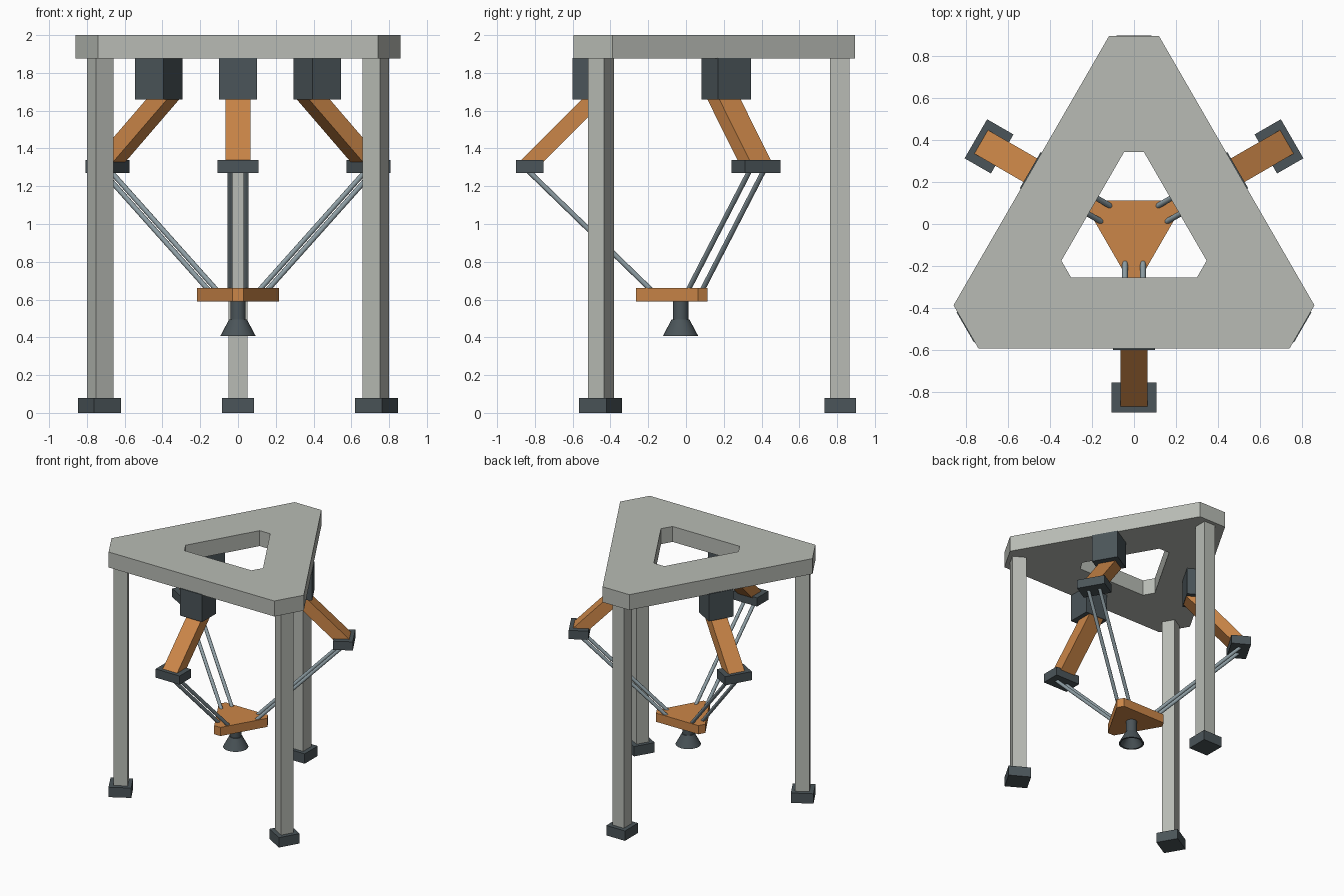
import bpy, bmesh
from math import radians, sqrt, pi
from mathutils import Matrix, Vector

if "Cube" in bpy.data.objects:
    bpy.data.objects.remove(bpy.data.objects["Cube"])

CENTRE = Matrix.Translation((0, -0.029, 0))   # axis of the three-fold symmetry
ARM_ANGLES = {"front": -90, "left": 30, "right": 150}
POST_ANGLES = {"back": 90, "front_left": -30, "front_right": 210}


def material(name, rgb):
    m = bpy.data.materials.new(name)
    m.use_nodes = True
    m.diffuse_color = (*rgb, 1)
    m.node_tree.nodes["Principled BSDF"].inputs["Base Color"].default_value = (*rgb, 1)
    return m


GREY = material("frame grey", (0.48, 0.50, 0.46))
ORANGE = material("arm orange", (0.60, 0.24, 0.065))
DARK = material("dark slate", (0.07, 0.09, 0.10))
STEEL = material("rod steel", (0.27, 0.34, 0.37))


def finish(name, bm, mat, matrix, smooth=False):
    bm.transform(CENTRE @ matrix)
    bmesh.ops.recalc_face_normals(bm, faces=bm.faces)
    mesh = bpy.data.meshes.new(name)
    bm.to_mesh(mesh)
    bm.free()
    mesh.materials.append(mat)
    ob = bpy.data.objects.new(name, mesh)
    bpy.context.collection.objects.link(ob)
    if smooth:
        bpy.ops.object.select_all(action='DESELECT')
        ob.select_set(True)
        bpy.context.view_layer.objects.active = ob
        bpy.ops.object.shade_smooth_by_angle(angle=radians(35))
    return ob


def spin(angle):
    return Matrix.Rotation(radians(angle), 4, 'Z')


def box(name, size, centre, mat, matrix):
    bm = bmesh.new()
    bmesh.ops.create_cube(bm, size=1)
    bm.transform(Matrix.Translation(centre) @ Matrix.Diagonal((*size, 1)))
    return finish(name, bm, mat, matrix)


def between(a, b):
    """Matrix placing a z-aligned part midway between a and b."""
    a, b = Vector(a), Vector(b)
    d = b - a
    # keep local y tangential, so bars stay square to the arm's plane
    z = d.normalized()
    y = Vector((0, 1, 0))
    x = y.cross(z)
    rot = Matrix((x, y, z)).transposed().to_4x4()
    return Matrix.Translation((a + b) / 2) @ rot, d.length


def clipped_triangle(edge, tip, first):
    """Corners of a triangle with cut tips; tips start at angle `first`."""
    half = (2 * edge - tip) / sqrt(3)
    return [spin(first + 120 * k) @ Vector((tip, s * half, 0))
            for k in range(3) for s in (-1, 1)]


def prism(name, outer, z0, z1, mat, inner=None):
    bm = bmesh.new()

    def ring(points, z):
        return [bm.verts.new((p.x, p.y, z)) for p in points]

    def bridge(a, b):
        for i in range(len(a)):
            j = (i + 1) % len(a)
            bm.faces.new((a[i], a[j], b[j], b[i]))

    low, high = ring(outer, z0), ring(outer, z1)
    bridge(low, high)
    if inner:
        low_in, high_in = ring(inner, z0), ring(inner, z1)
        bridge(high, high_in)
        bridge(high_in, low_in)
        bridge(low_in, low)
    else:
        bm.faces.new(low)
        bm.faces.new(high)
    return finish(name, bm, mat, Matrix())


def lathe(name, profile, mat):
    bm = bmesh.new()
    verts = [bm.verts.new((r, 0, z)) for r, z in profile]
    edges = [bm.edges.new(pair) for pair in zip(verts, verts[1:])]
    bmesh.ops.spin(bm, geom=verts + edges, cent=(0, 0, 0), axis=(0, 0, 1),
                   angle=2 * pi, steps=24)
    bmesh.ops.remove_doubles(bm, verts=bm.verts, dist=0.0005)
    return finish(name, bm, mat, Matrix(), smooth=True)


# Top frame with a triangular opening
prism("top_frame", clipped_triangle(0.566, 0.925, 90), 1.875, 2.0, GREY,
      clipped_triangle(0.227, 0.373, 90))

# Posts and feet
for side, angle in POST_ANGLES.items():
    box(side + "_post", (0.105, 0.10, 1.82), (0.843, 0, 0.97), GREY, spin(angle))
    box(side + "_foot", (0.167, 0.167, 0.08), (0.8455, 0, 0.04), DARK, spin(angle))

# Motors, upper arms, elbows and paired rods
for side, angle in ARM_ANGLES.items():
    turn = spin(angle)
    box(side + "_motor", (0.175, 0.20, 0.22), (0.484, 0, 1.77), DARK, turn)
    place, length = between((0.43, 0, 1.69), (0.813, 0, 1.305))
    box(side + "_upper_arm", (0.09, 0.13, length), (0, 0, 0), ORANGE, turn @ place)
    box(side + "_elbow", (0.145, 0.215, 0.07), (0.7985, 0, 1.305), DARK, turn)
    for tag, y in (("a", -0.043), ("b", 0.043)):
        place, length = between((0.81, y, 1.285), (0.155, y, 0.65))
        bm = bmesh.new()
        bmesh.ops.create_cone(bm, cap_ends=True, segments=12, radius1=0.0135,
                              radius2=0.0135, depth=length)
        finish(side + "_rod_" + tag, bm, STEEL, turn @ place, smooth=True)

# Moving platform with a hollow suction cup
prism("platform", clipped_triangle(0.142, 0.235, -90), 0.59, 0.66, ORANGE)
lathe("tool_stem", [(0, 0.60), (0.041, 0.60), (0.041, 0.48), (0, 0.48)], DARK)
lathe("suction_cup", [(0, 0.495), (0.047, 0.495), (0.093, 0.408), (0.08, 0.408),
                      (0.04, 0.478), (0, 0.478)], DARK)
